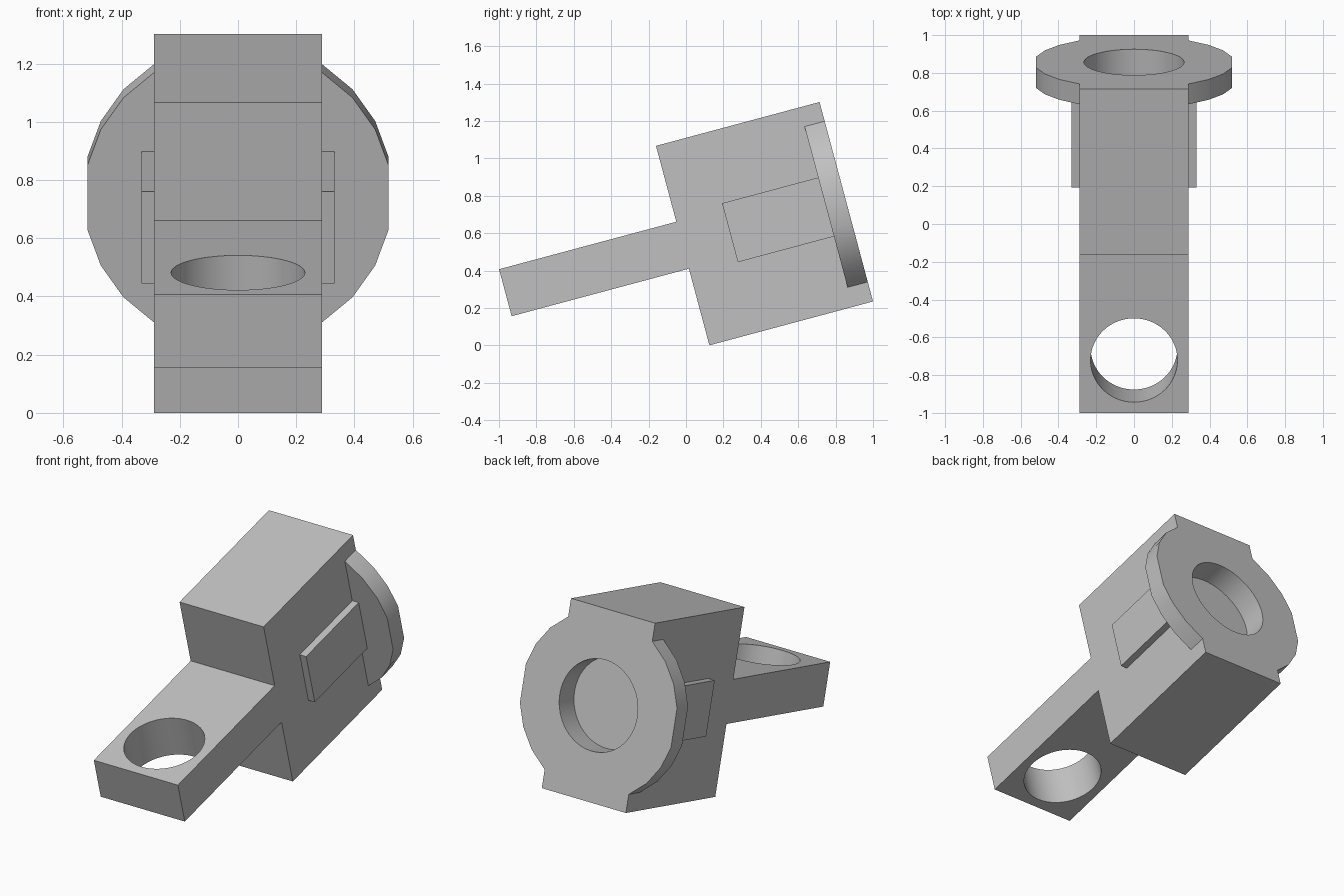
import bpy, bmesh
from math import radians, sin, cos
from mathutils import Vector, Matrix

cube = bpy.data.objects.get("Cube")
if cube:
    bpy.data.objects.remove(cube, do_unlink=True)

TILT = radians(15)      # whole part leans back about x
HALF = 0.288            # half width of body
BACK = 1.0265           # rear face along the part's own axis
MID = 0.521             # axis height in the part's own frame

grey = bpy.data.materials.new("plain grey")
grey.use_nodes = True
grey.diffuse_color = (0.53, 0.53, 0.53, 1)
grey.node_tree.nodes["Principled BSDF"].inputs["Base Color"].default_value = grey.diffuse_color


def finish(name, bm):
    """Turn a bmesh into a tilted grey object."""
    bmesh.ops.recalc_face_normals(bm, faces=bm.faces)
    mesh = bpy.data.meshes.new(name)
    bm.to_mesh(mesh)
    bm.free()
    mesh.materials.append(grey)
    obj = bpy.data.objects.new(name, mesh)
    bpy.context.collection.objects.link(obj)
    obj.rotation_euler.x = TILT
    return obj


def prism(name, outline, sweep):
    """Extrude a closed outline of 3D points along a vector."""
    bm = bmesh.new()
    face = bm.faces.new([bm.verts.new(p) for p in outline])
    new = bmesh.ops.extrude_face_region(bm, geom=[face])["geom"]
    verts = [v for v in new if isinstance(v, bmesh.types.BMVert)]
    bmesh.ops.translate(bm, verts=verts, vec=Vector(sweep))
    return finish(name, bm)


def drill(target, centre, radius, depth, axis):
    """Cut a round hole, then discard the cutter."""
    bm = bmesh.new()
    turn = Matrix.Rotation(radians(90), 4, "X") if axis == "y" else Matrix()
    bmesh.ops.create_cone(bm, cap_ends=True, segments=64, radius1=radius, radius2=radius,
                          depth=depth, matrix=Matrix.Translation(centre) @ turn)
    cutter = finish("hole_cutter", bm)
    cutter.hide_render = True
    mod = target.modifiers.new("hole", "BOOLEAN")
    mod.object, mod.operation, mod.solver = cutter, "DIFFERENCE", "EXACT"
    bpy.context.view_layer.objects.active = target
    bpy.ops.object.modifier_apply(modifier=mod.name)
    bpy.data.objects.remove(cutter, do_unlink=True)


# Block and arm share one side profile
front, arm_tip, low, high = 0.121, -0.86, -0.032, 1.072
arm_low, arm_high = 0.392, 0.652
profile = [(arm_tip, arm_low), (front, arm_low), (front, low), (BACK, low),
           (BACK, high), (front, high), (front, arm_high), (arm_tip, arm_high)]
body = prism("block_and_arm", [(-HALF, y, z) for y, z in profile], (2 * HALF, 0, 0))
drill(body, (0, -0.572, MID), 0.23, 1.0, "z")       # through hole in arm
drill(body, (0, BACK, MID), 0.265, 0.3, "y")        # blind bore in rear face
parts = [body]

# Flange wings and side pads, mirrored
angles = [57.1, 42, 27.2, 12.4]
angles += [-a for a in reversed(angles)]
flange_front = 0.915
for side, label in ((1, "left"), (-1, "right")):
    arc = [(side * 0.53 * cos(radians(a)), flange_front, MID + 0.53 * sin(radians(a)))
           for a in angles]
    parts.append(prism("flange_" + label, arc, (0, BACK - flange_front, 0)))
    pad = [(side * HALF, y, MID + h) for y, h in
           ((0.383, -0.163), (flange_front, -0.163), (flange_front, 0.163), (0.383, 0.163))]
    parts.append(prism("side_pad_" + label, pad, (side * 0.044, 0, 0)))

# Smooth round walls, crisp edges
bpy.ops.object.select_all(action="DESELECT")
for obj in parts:
    obj.select_set(True)
bpy.context.view_layer.objects.active = body
bpy.ops.object.shade_smooth_by_angle(angle=radians(30))
